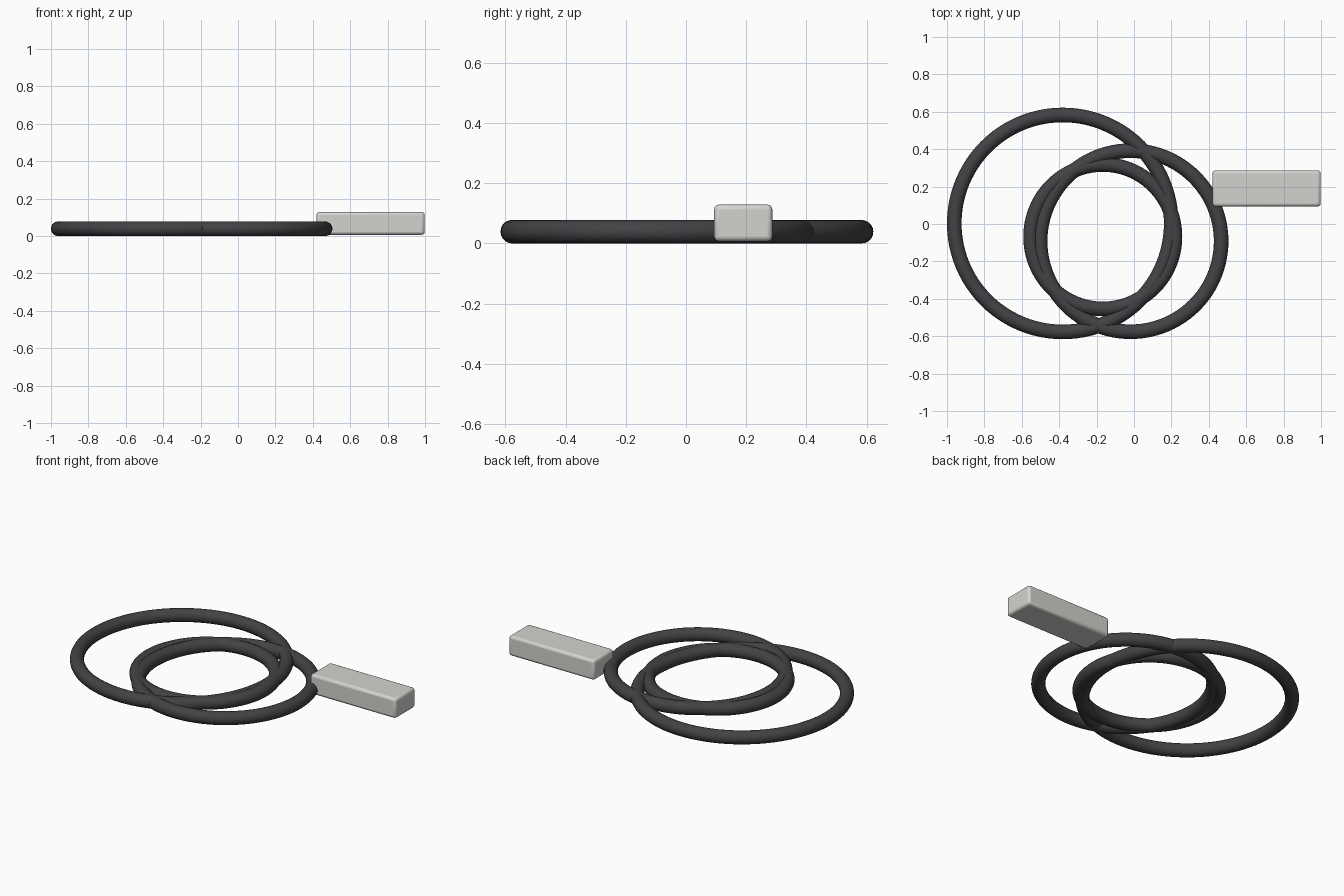
import bpy, math

if "Cube" in bpy.data.objects:
    bpy.data.objects.remove(bpy.data.objects["Cube"])


def material(name, rgb):
    m = bpy.data.materials.new(name)
    m.diffuse_color = (*rgb, 1)
    m.use_nodes = True
    m.node_tree.nodes["Principled BSDF"].inputs["Base Color"].default_value = m.diffuse_color
    return m


rubber = material("dark rubber", (0.055, 0.055, 0.06))
metal = material("light grey", (0.65, 0.65, 0.62))
TUBE = 0.039


# Cable loops lying flat on the ground: name, centre x, centre y, radius
for name, x, y, r in (("large_loop", -0.381, 0.003, 0.58),
                      ("middle_loop", -0.018, -0.092, 0.484),
                      ("small_loop", -0.167, -0.068, 0.386)):
    bpy.ops.mesh.primitive_torus_add(location=(x, y, TUBE), major_radius=r,
                                     minor_radius=TUBE, major_segments=96,
                                     minor_segments=20)
    loop = bpy.context.object
    loop.name = name
    loop.data.materials.append(rubber)
    bpy.ops.object.shade_smooth()

# Plug block with rounded edges
bpy.ops.mesh.primitive_cube_add(size=1, location=(0.709, 0.19, 0.068))
plug = bpy.context.object
plug.name = "plug"
plug.scale = (0.578, 0.193, 0.122)
bpy.ops.object.transform_apply(location=False, rotation=False, scale=True)
plug.data.materials.append(metal)
bevel = plug.modifiers.new("rounded edges", "BEVEL")
bevel.width = 0.016
bevel.segments = 3
bpy.ops.object.shade_smooth_by_angle(angle=math.radians(40))
